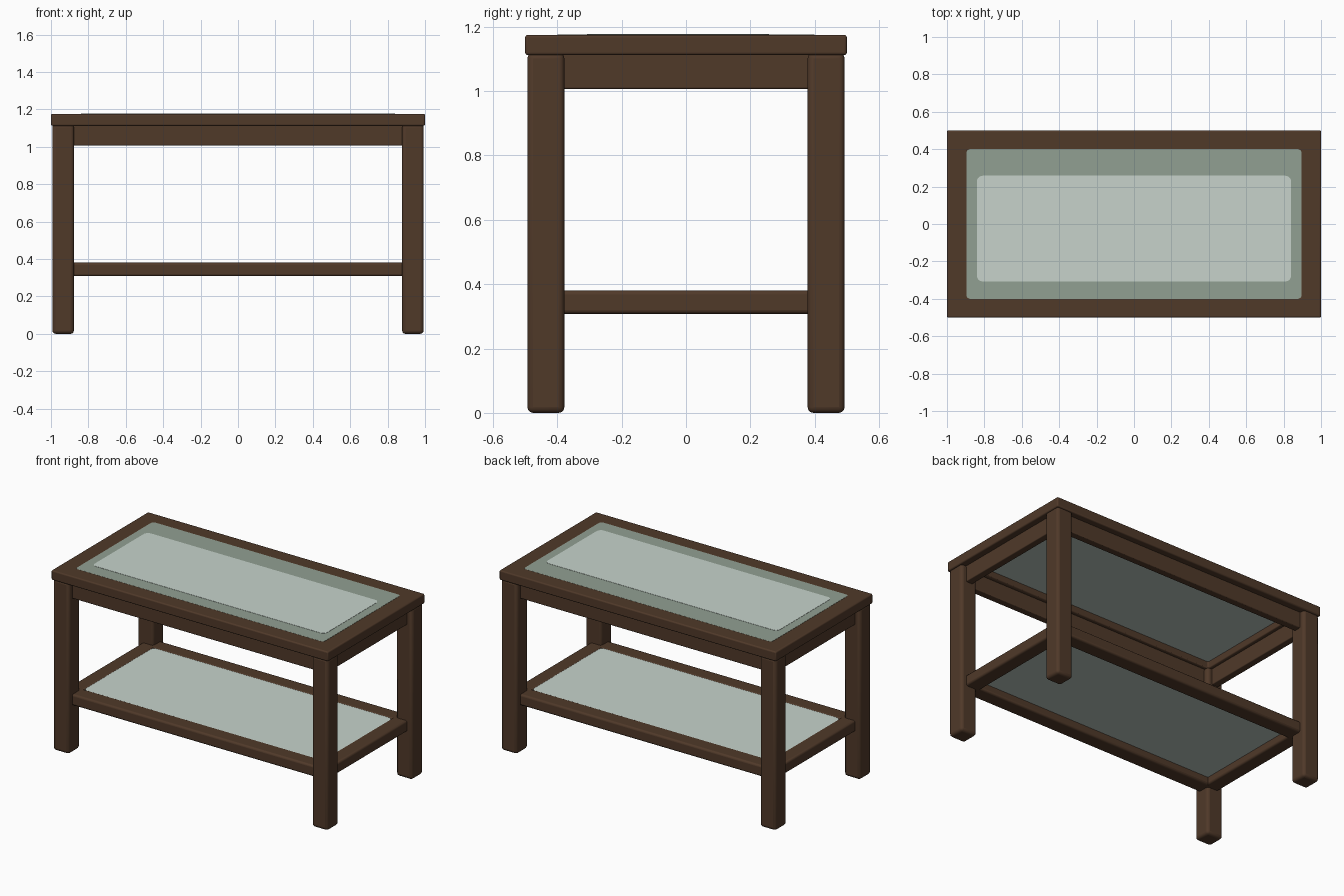
import bpy, bmesh, math

cube = bpy.data.objects.get("Cube")
if cube:
    bpy.data.objects.remove(cube, do_unlink=True)


def material(name, rgb):
    m = bpy.data.materials.new(name)
    m.use_nodes = True
    m.diffuse_color = (*rgb, 1)
    bsdf = m.node_tree.nodes["Principled BSDF"]
    bsdf.inputs["Base Color"].default_value = (*rgb, 1)
    bsdf.inputs["Roughness"].default_value = 0.6
    return m


WOOD = material("dark brown wood", (0.08, 0.041, 0.022))
PALE = material("pale glass", (0.57, 0.65, 0.6))
GREEN = material("grey green glass", (0.285, 0.35, 0.288))
GREY = material("grey glass underside", (0.47, 0.55, 0.5))


def finish(name, bm, mats, bevel=0):
    bmesh.ops.recalc_face_normals(bm, faces=bm.faces)
    mesh = bpy.data.meshes.new(name)
    bm.to_mesh(mesh)
    bm.free()
    for m in mats:
        mesh.materials.append(m)
    ob = bpy.data.objects.new(name, mesh)
    bpy.context.collection.objects.link(ob)
    if bevel:
        mod = ob.modifiers.new("Soft edges", "BEVEL")
        mod.width = bevel
        mod.segments = 3
        mod.limit_method = "ANGLE"
    bpy.ops.object.select_all(action="DESELECT")
    ob.select_set(True)
    bpy.context.view_layer.objects.active = ob
    bpy.ops.object.shade_smooth_by_angle(angle=math.radians(40))


def place(bm, lo, hi):
    """Stretch a unit cube between two corners."""
    for v in bm.verts:
        v.co = [(a + b) / 2 + c * (b - a) for a, b, c in zip(lo, hi, v.co)]


def box(name, lo, hi, bevel):
    bm = bmesh.new()
    bmesh.ops.create_cube(bm, size=1)
    place(bm, lo, hi)
    finish(name, bm, [WOOD], bevel)


def pane(name, lo, hi, radius, mats):
    """Flat slab with rounded corners; downward faces use the last material."""
    bm = bmesh.new()
    bmesh.ops.create_cube(bm, size=1)
    place(bm, lo, hi)
    upright = [e for e in bm.edges
               if abs(e.verts[0].co.z - e.verts[1].co.z) > 0.001]
    bmesh.ops.bevel(bm, geom=upright, offset=radius, segments=5,
                    profile=0.5, affect="EDGES")
    bm.normal_update()
    for f in bm.faces:
        f.material_index = len(mats) - 1 if f.normal.z < -0.5 else 0
    finish(name, bm, mats)


# Top frame: a flat ring with thickness
bm = bmesh.new()
bmesh.ops.create_grid(bm, x_segments=1, y_segments=1, size=1)
for v in bm.verts:
    v.co.y *= 0.5
    v.co.z = 1.112
inner = bm.faces[:]
bmesh.ops.inset_region(bm, faces=inner, thickness=0.11,
                       use_boundary=True, use_even_offset=True)
bmesh.ops.delete(bm, geom=inner, context="FACES")
up = bmesh.ops.extrude_face_region(bm, geom=bm.faces[:])
bmesh.ops.translate(bm, vec=(0, 0, 0.063),
                    verts=[g for g in up["geom"] if isinstance(g, bmesh.types.BMVert)])
finish("top_frame", bm, [WOOD], 0.008)

# Legs, aprons and lower rails
for sx, side in ((-1, "right"), (1, "left")):
    for sy, end in ((-1, "front"), (1, "back")):
        xs = sorted((sx * 0.877, sx * 0.993))
        ys = sorted((sy * 0.378, sy * 0.493))
        box(f"{end}_{side}_leg", (xs[0], ys[0], 0), (xs[1], ys[1], 1.12), 0.018)
    for part, inside, z0, z1, soft in (("apron", 0.91, 1.007, 1.118, 0.005),
                                       ("rail", 0.86, 0.308, 0.38, 0.012)):
        xs = sorted((sx * inside, sx * 0.957))
        box(f"{side}_{part}", (xs[0], -0.39, z0), (xs[1], 0.39, z1), soft)

for sy, end in ((-1, "front"), (1, "back")):
    for part, inside, z0, z1, soft in (("apron", 0.41, 1.007, 1.118, 0.005),
                                       ("rail", 0.355, 0.308, 0.38, 0.012)):
        ys = sorted((sy * inside, sy * 0.457))
        box(f"{end}_{part}", (-0.89, ys[0], z0), (0.89, ys[1], z1), soft)

# Glass panes, with the pale panel on the tabletop
pane("top_glass", (-0.896, -0.4, 1.157), (0.896, 0.4, 1.1756), 0.02, [GREEN, GREY])
pane("top_glass_panel", (-0.84, -0.307, 1.174), (0.84, 0.258, 1.177), 0.03, [PALE])
pane("shelf_glass", (-0.865, -0.36, 0.355), (0.865, 0.36, 0.377), 0.03, [PALE, GREY])
